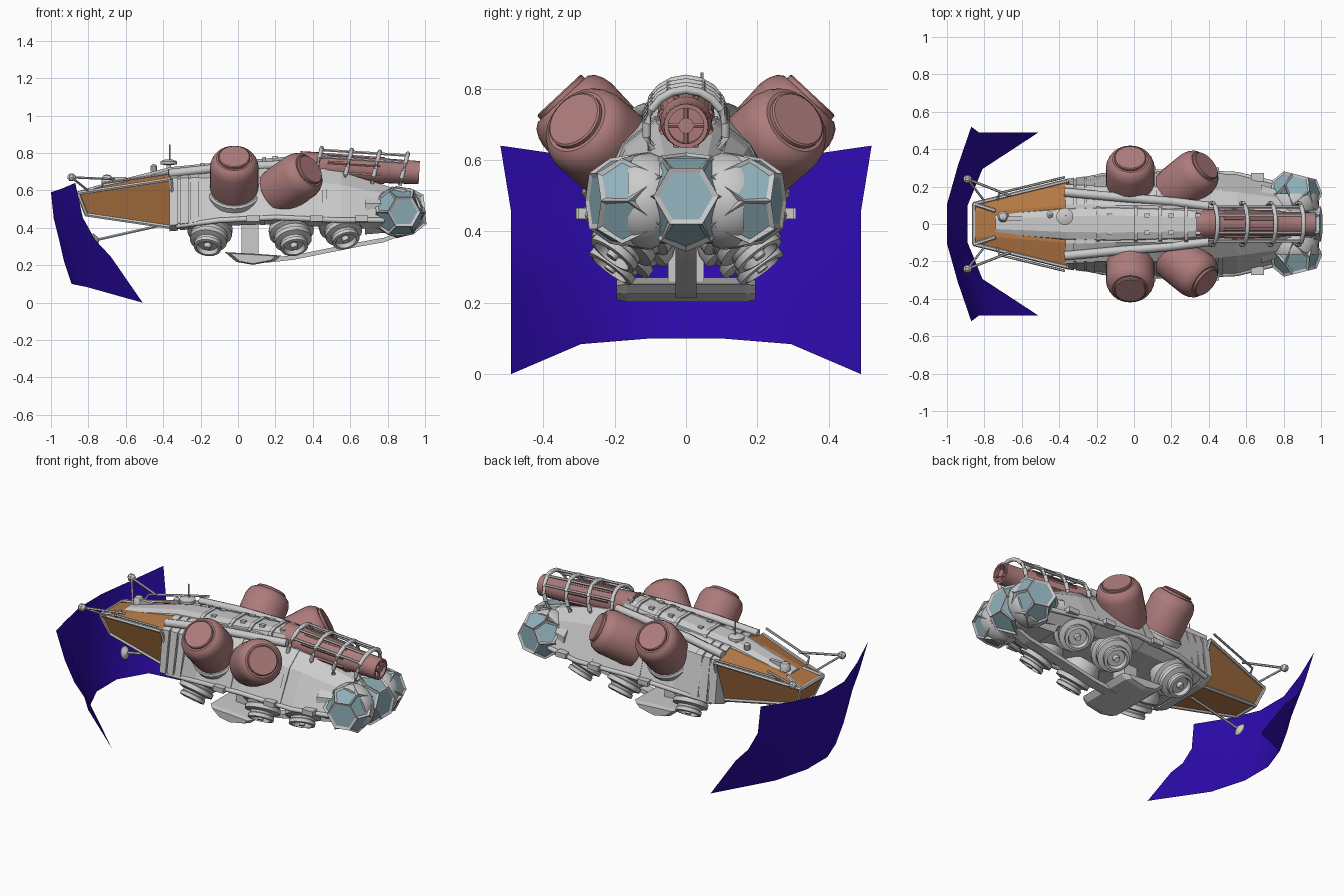
import bpy, bmesh
from math import sin, cos, pi, radians
from mathutils import Vector

if "Cube" in bpy.data.objects:
    bpy.data.objects.remove(bpy.data.objects["Cube"])


def material(name, rgb):
    m = bpy.data.materials.new(name)
    m.diffuse_color = (*rgb, 1)
    m.use_nodes = True
    m.node_tree.nodes["Principled BSDF"].inputs["Base Color"].default_value = m.diffuse_color
    return m


PINK = material("pod_pink", (.42, .20, .20))
ORANGE = material("panel_orange", (.46, .19, .06))
GLASS = material("glass_blue", (.28, .44, .50))
VIOLET = material("sail_violet", (.025, .003, .40))


def finish(name, bm, mat=None, smooth=None):
    bmesh.ops.recalc_face_normals(bm, faces=bm.faces[:])
    me = bpy.data.meshes.new(name)
    bm.to_mesh(me)
    bm.free()
    ob = bpy.data.objects.new(name, me)
    bpy.context.collection.objects.link(ob)
    if mat:
        me.materials.append(mat)
    if smooth:
        bpy.ops.object.select_all(action='DESELECT')
        ob.select_set(True)
        bpy.context.view_layer.objects.active = ob
        bpy.ops.object.shade_smooth_by_angle(angle=radians(smooth))
    return ob


def loft(name, rings, mat=None, closed=True, caps=True, smooth=None):
    bm = bmesh.new()
    vs = [[bm.verts.new(p) for p in r] for r in rings]
    n = len(vs[0])
    for a, b in zip(vs, vs[1:]):
        for i in range(n if closed else n - 1):
            j = (i + 1) % n
            bm.faces.new((a[i], a[j], b[j], b[i]))
    if caps:
        bm.faces.new(vs[0])
        bm.faces.new(vs[-1])
    return finish(name, bm, mat, smooth)


def lathe(name, prof, loc, axis, mat=None, seg=24, smooth=35):
    q = Vector(axis).to_track_quat('Z', 'Y')
    rings = [[Vector(loc) + q @ Vector((r * cos(2 * pi * i / seg), r * sin(2 * pi * i / seg), h))
              for i in range(seg)] for r, h in prof]
    return loft(name, rings, mat, smooth=smooth)


def tube(name, pts, r, mat=None, seg=8):
    pts = [Vector(p) for p in pts]
    rings = []
    for i, p in enumerate(pts):
        d = (pts[min(i + 1, len(pts) - 1)] - pts[max(i - 1, 0)]).normalized()
        u = d.cross(Vector((0, 0, 1)) if abs(d.z) < .95 else Vector((1, 0, 0))).normalized()
        w = d.cross(u)
        rings.append([p + r * (cos(2 * pi * k / seg) * u + sin(2 * pi * k / seg) * w) for k in range(seg)])
    return loft(name, rings, mat, smooth=50)


def box(name, loc, size, mat=None):
    x, y, z = (s / 2 for s in size)
    ring = lambda h: [Vector(loc) + Vector(p) for p in ((-x, -y, h), (x, -y, h), (x, y, h), (-x, y, h))]
    return loft(name, [ring(-z), ring(z)], mat)


def sym(half):
    return [Vector(p) for p in half] + [Vector((x, -y, z)) for x, y, z in reversed(half)]


# curved sail: rows from top to bottom, columns across y
rows = [((-1, .59), (-.87, .64), .52), ((-.985, .45), (-.83, .455), .49), ((-.955, .33), (-.765, .337), .49),
        ((-.93, .22), (-.68, .246), .49), ((-.89, .10), (-.51, 0), .49)]
sail = []
for i, ((cx, cz), (ex, ez), w) in enumerate(rows):
    t = .5 - .06 * i
    half = [(ex, w, ez), (cx + (ex - cx) * (t - .05), w * .6, cz + (ez - cz) * (t - .1)), (cx, w * .2, cz)]
    sail.append(sym(half))
loft("sail", sail, VIOLET, closed=False, caps=False, smooth=40)

# main hull
SEC = [(-.36, (.10, .70, .20, .66, .23, .42, .15, .39)), (-.10, (.10, .73, .20, .67, .27, .45, .2, .41)),
       (.2, (.10, .75, .20, .67, .28, .46, .2, .42)), (.55, (.08, .70, .17, .63, .265, .45, .18, .40)),
       (.84, (.06, .61, .13, .57, .19, .45, .13, .39))]


def section(x, grow=0):
    for (xa, a), (xb, b) in zip(SEC, SEC[1:]):
        if x <= xb:
            break
    t = (x - xa) / (xb - xa)
    v = [p + (q - p) * t for p, q in zip(a, b)]
    return sym([(x, v[k] * (1 + grow), .55 + (v[k + 1] - .55) * (1 + grow)) for k in (0, 2, 4, 6)])


loft("hull", [section(x) for x, _ in SEC])
for i in range(3):
    x = -.365 + .055 * i
    loft("armour_collar", [section(x, .05 - .01 * i), section(x + .045, .05 - .01 * i)])
for x in (.12, .45):
    loft("hull_rib", [section(x, .02), section(x + .025, .02)])

# bow: orange panels with a grey frame
back = [(-.36, .10, .70), (-.36, .23, .66), (-.335, .15, .40)]
mid = [(-.74, .07, .62), (-.855, .108, .585), (-.81, .08, .47)]
nose = [(-.855, .07, .592), (-.86, .105, .58), (-.815, .078, .472)]
loft("bow_panels", [sym(back), sym(mid), sym(nose)], ORANGE)
for s in (1, -1):
    m = lambda p: (p[0], p[1] * s, p[2])
    for a, b in ((back[1], mid[1]), (back[2], mid[2]), (back[1], back[2]), (mid[1], mid[2]), (mid[0], mid[1])):
        tube("bow_frame", [m(a), m(b)], .011, seg=6)
    tube("bow_rail", [m((-.37, .25, .69)), m((-.72, .165, .64)), m((-.73, .13, .61))], .007, seg=6)
    # lamp struts
    tube("lamp_strut", [m((-.89, .24, .67)), m((-.66, .15, .66))], .007, seg=6)
    tube("lamp_strut", [m((-.89, .24, .67)), m((-.79, .11, .59))], .006, seg=6)
    lathe("lamp", [(.01, -.022), (.022, -.008), (.022, .01), (.008, .022)], m((-.89, .24, .67)), (-1, 0, 0), seg=10)
for a in (mid[1], mid[2]):
    tube("nose_frame", [a, (a[0], -a[1], a[2])], .011, seg=6)

# raised deck along the back
deck = [(-.74, .06, .63), (-.36, .095, .725), (-.1, .10, .75), (.2, .09, .775), (.36, .08, .79), (.55, .07, .735)]
loft("deck", [sym([(x, w * .45, z), (x, w * .85, z - .015), (x, w, z - .045), (x, w, z - .13)]) for x, w, z in deck])
for x, z in ((-.2, .737), (0, .757), (.13, .768), (.27, .78)):
    loft("deck_band", [sym([(a, .05, z + .01), (a, .085, z - .005), (a, .106, z - .04), (a, .106, z - .09)])
                       for a in (x, x + .02)])
    for s in (1, -1):
        box("deck_hatch", (x + .07, .045 * s, z + .006), (.03, .02, .02))
for s in (1, -1):
    tube("deck_pipe", [(-.37, .17 * s, .69), (-.1, .145 * s, .72), (.2, .12 * s, .735), (.4, .095 * s, .74)], .024)

# deck instruments
lathe("sensor_dish", [(.012, 0), (.012, .03), (.045, .035), (.045, .05), (.02, .06)], (-.37, .04, .705), (0, 0, 1))
tube("antenna", [(-.365, .045, .73), (-.365, .045, .845)], .004, seg=6)
lathe("sensor_dome", [(.03, 0), (.03, .03), (.02, .045), (.005, .05)], (-.70, .04, .635), (0, 0, 1), seg=16)
lathe("small_sensor", [(.018, 0), (.018, .03), (.006, .04)], (-.45, .05, .70), (0, 0, 1), seg=10)
box("deck_box", (-.64, .03, .66), (.09, .02, .025))
tube("dish_rod", [(-.36, 0, .425), (-.76, 0, .335)], .008, seg=6)
lathe("lower_dish", [(.01, 0), (.038, .02), (.038, .026), (.008, .012)], (-.745, 0, .34), (-.9, 0, -.25), seg=14)

# rear cannon tube and its cage
lathe("rear_tube", [(.08, 0), (.08, .12), (.075, .13), (.072, .45), (.066, .46), (.062, .64), (.05, .64), (.05, .58)],
      (.33, 0, .73), (.64, 0, -.035), PINK)
for a in range(8):
    t = pi * a / 4 + pi / 8
    tube("tube_rib", [(.48, .074 * cos(t), .722 + .074 * sin(t)), (.76, .07 * cos(t), .706 + .07 * sin(t))], .010, PINK, 6)
for d in ((.0, .05, 0), (0, 0, .05)):
    d = Vector(d)
    tube("muzzle_cross", [Vector((.955, 0, .696)) - d, Vector((.955, 0, .696)) + d], .007, PINK, 6)
lathe("muzzle_hub", [(.022, 0), (.022, .02)], (.945, 0, .696), (1, 0, 0), PINK, seg=12)
HOOPS = [(.42, .715), (.58, .705), (.73, .695), (.88, .685)]
cage = lambda x, z, t, r=.112: (x + .25 * r * sin(t), r * cos(t), z + r * sin(t))
for x, z in HOOPS:
    tube("cage_hoop", [cage(x, z, radians(-30 + 20 * k)) for k in range(13)], .012)
for t in (35, 65, 115, 145):
    tube("cage_rail", [cage(x, z, radians(t)) for x, z in HOOPS], .008, seg=6)

# pods and engines, mirrored left and right
POD = [(.125, 0), (.13, .05), (.13, .19), (.124, .215), (.112, .238), (.095, .25), (.085, .25), (.085, .262), (.08, .266)]
NOZZLE = [(.10, -.07), (.12, -.02), (.12, .015), (.098, .025), (.09, .04), (.1, .045), (.1, .07), (.07, .078),
          (.066, .09), (.074, .095), (.074, .115), (.058, .118), (.05, .095), (.02, .095), (.016, .12)]
for s in (1, -1):
    lathe("front_pod", POD, (-.02, .175 * s, .588), (0, .68 * s, .73), PINK, 28)
    lathe("rear_pod", POD, (.207, .168 * s, .588), (.18, .145 * s, .125), PINK, 28)
    lathe("pod_collar", [(.145, 0), (.145, .03), (.135, .04)], (-.02, .165 * s, .578), (0, .68 * s, .73))
    for x, y, z, dx in ((-.15, .145, .385, -.12), (.285, .145, .385, .15), (.55, .14, .42, .25)):
        lathe("engine", NOZZLE, (x, y * s, z), (dx, .6 * s, -.8))
    # side trim along the widest edge
    tube("side_trim", [(-.33, .225 * s, .41), (-.1, .27 * s, .44), (.2, .28 * s, .455), (.55, .265 * s, .44),
                       (.78, .21 * s, .44)], .014)
    for x, y in ((.08, .285), (.42, .28), (.66, .25)):
        box("side_fitting", (x, y * s, .45), (.07, .045, .03))

# keel plate on a pylon, with a beam rising to the cockpit
keel = [(-.07, .27), (-.01, .218), (.08, .202), (.2, .225), (.23, .252), (.08, .262)]
loft("keel_plate", [[(.08 + (x - .08) * k, y, .235 + (z - .235) * k) for x, z in keel]
                    for y, k in ((-.195, .8), (-.165, 1), (.165, 1), (.195, .8))])
box("keel_pylon", (.065, 0, .34), (.09, .10, .18))
loft("belly_beam", [sym([(x, .03, z + .012), (x, .03, z - .012)])
                    for x, z in ((.15, .225), (.3, .242), (.45, .272), (.65, .312), (.78, .335), (.86, .365))])


# cockpit: glass balls with fourteen flat panes and grey frames, joined by round bands
def glass_ball(name, loc, r, axis):
    q = Vector(axis).to_track_quat('Z', 'Y')
    pts = []
    for polar, turn in ((38, 0), (70, 0), (110, 30), (142, 30)):
        for k in range(6):
            a, t = radians(polar), radians(60 * k + turn)
            pts.append(q @ Vector((r * sin(a) * cos(t), r * sin(a) * sin(t), r * cos(a))) + Vector(loc))
    for part, mat in (("glass", GLASS), ("frame", None)):
        bm = bmesh.new()
        for p in pts:
            bm.verts.new(p)
        bmesh.ops.convex_hull(bm, input=bm.verts[:])
        bmesh.ops.dissolve_limit(bm, angle_limit=.4, verts=bm.verts[:], edges=bm.edges[:])
        ob = finish(name + "_" + part, bm, mat)
        if not mat:
            w = ob.modifiers.new("frame", 'WIREFRAME')
            w.thickness = .018
            w.offset = 0


glass_ball("centre_window", (.884, 0, .487), .139, (1, 0, .1))
for s in (1, -1):
    glass_ball("side_window", (.86, .148 * s, .485), .138, (.25, s, 0))
    lathe("cockpit_band", [(.125, -.045), (.133, -.025), (.133, .025), (.125, .045)], (.855, .118 * s, .485), (0, 1, 0), seg=32)
lathe("cockpit_barrel", [(.118, -.11), (.118, .11)], (.85, 0, .485), (0, 1, 0), seg=32)
loft("cockpit_neck", [sym([(x, w * .6, .485 + h), (x, w, .53), (x, w, .44), (x, w * .6, .485 - h)])
                      for x, w, h in ((.68, .21, .12), (.80, .17, .11))])
